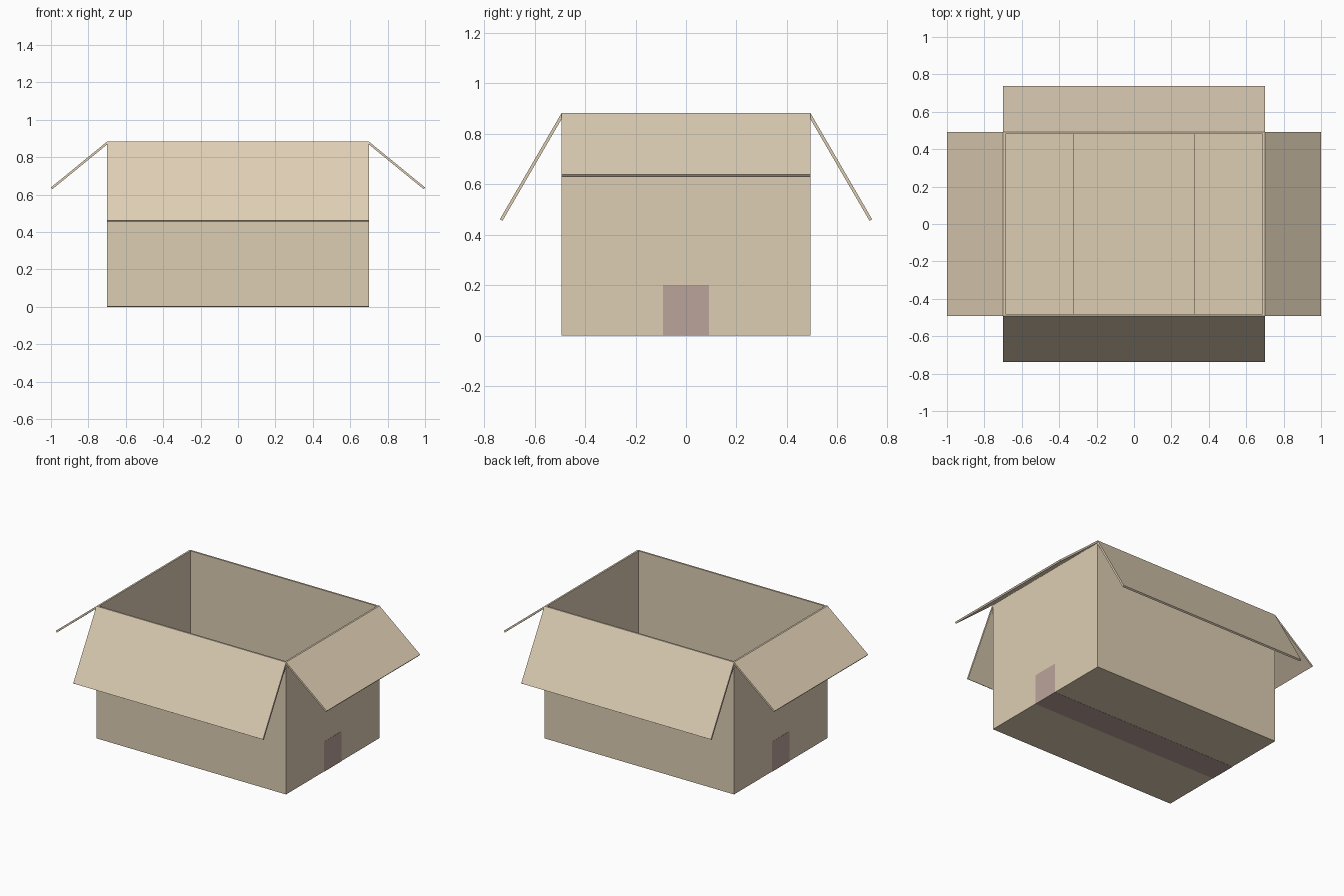
import bpy, bmesh
from mathutils import Vector

if "Cube" in bpy.data.objects:
    bpy.data.objects.remove(bpy.data.objects["Cube"])


def material(name, srgb):
    m = bpy.data.materials.new(name)
    lin = [((c / 255 + 0.055) / 1.055) ** 2.4 for c in srgb]
    m.diffuse_color = (*lin, 1)
    m.use_nodes = True
    m.node_tree.nodes["Principled BSDF"].inputs["Base Color"].default_value = m.diffuse_color
    return m


CARD = material("cardboard", (222, 206, 180))
TAPE = material("packing_tape", (186, 164, 155))

X, Y, TOP = 0.70, 0.493, 0.883   # outer half sizes and rim height
T = 0.012                        # cardboard thickness
Z0 = 0.001                       # underside of the cardboard


def prism(name, profile, half, axis, mat):
    """Extrude an (outward, z) profile to +-half along the hinge axis."""
    bm = bmesh.new()

    def point(o, z, s):
        return (s, o, z) if axis == 'X' else (o, s, z)
    face = bm.faces.new([bm.verts.new(point(o, z, -half)) for o, z in profile])
    ext = bmesh.ops.extrude_face_region(bm, geom=[face])
    move = Vector((2 * half, 0, 0) if axis == 'X' else (0, 2 * half, 0))
    bmesh.ops.translate(bm, vec=move,
                        verts=[g for g in ext['geom'] if isinstance(g, bmesh.types.BMVert)])
    bmesh.ops.recalc_face_normals(bm, faces=bm.faces)
    me = bpy.data.meshes.new(name)
    bm.to_mesh(me)
    bm.free()
    me.materials.append(mat)
    ob = bpy.data.objects.new(name, me)
    bpy.context.collection.objects.link(ob)
    return ob


def rect(a, b, z0, z1):
    return [(a, z0), (b, z0), (b, z1), (a, z1)]


def flap(hinge, tip):
    """Sloping sheet profile whose upper face runs from hinge to tip."""
    h, p = Vector(hinge), Vector(tip)
    d = (p - h).normalized()
    n = Vector((-d.y, d.x)) * T
    return [tuple(v) for v in (h, p, p - n, h - n)]


def pair(names, profile, half, axis, mat):
    """The same part on opposite sides of the box."""
    for name, s in zip(names, (-1, 1)):
        prism(name, [(s * o, z) for o, z in profile], half, axis, mat)


# Walls
pair(("front_wall", "back_wall"), rect(Y - T, Y, Z0, TOP), X, 'X', CARD)
pair(("left_wall", "right_wall"), rect(X - T, X, Z0, TOP), Y - T, 'Y', CARD)

# Open top flaps
pair(("front_flap", "back_flap"), flap((Y, TOP), (0.738, 0.461)), X, 'X', CARD)
pair(("left_flap", "right_flap"), flap((X, TOP), (1.0, 0.638)), Y, 'Y', CARD)

# Closed bottom: long flaps below, short flaps folded inside
pair(("front_bottom_flap", "back_bottom_flap"), rect(0, Y - T, Z0, Z0 + T), X - T, 'X', CARD)
pair(("left_bottom_flap", "right_bottom_flap"), rect(0.32, X - T, Z0 + T, Z0 + 2 * T),
     Y - T, 'Y', CARD)

# Tape along the bottom seam and up both ends
prism("bottom_tape", rect(-X - 0.001, X + 0.001, 0, 0.002), 0.092, 'Y', TAPE)
pair(("left_tape", "right_tape"), rect(X - 0.001, X + 0.001, 0, 0.2), 0.092, 'Y', TAPE)
